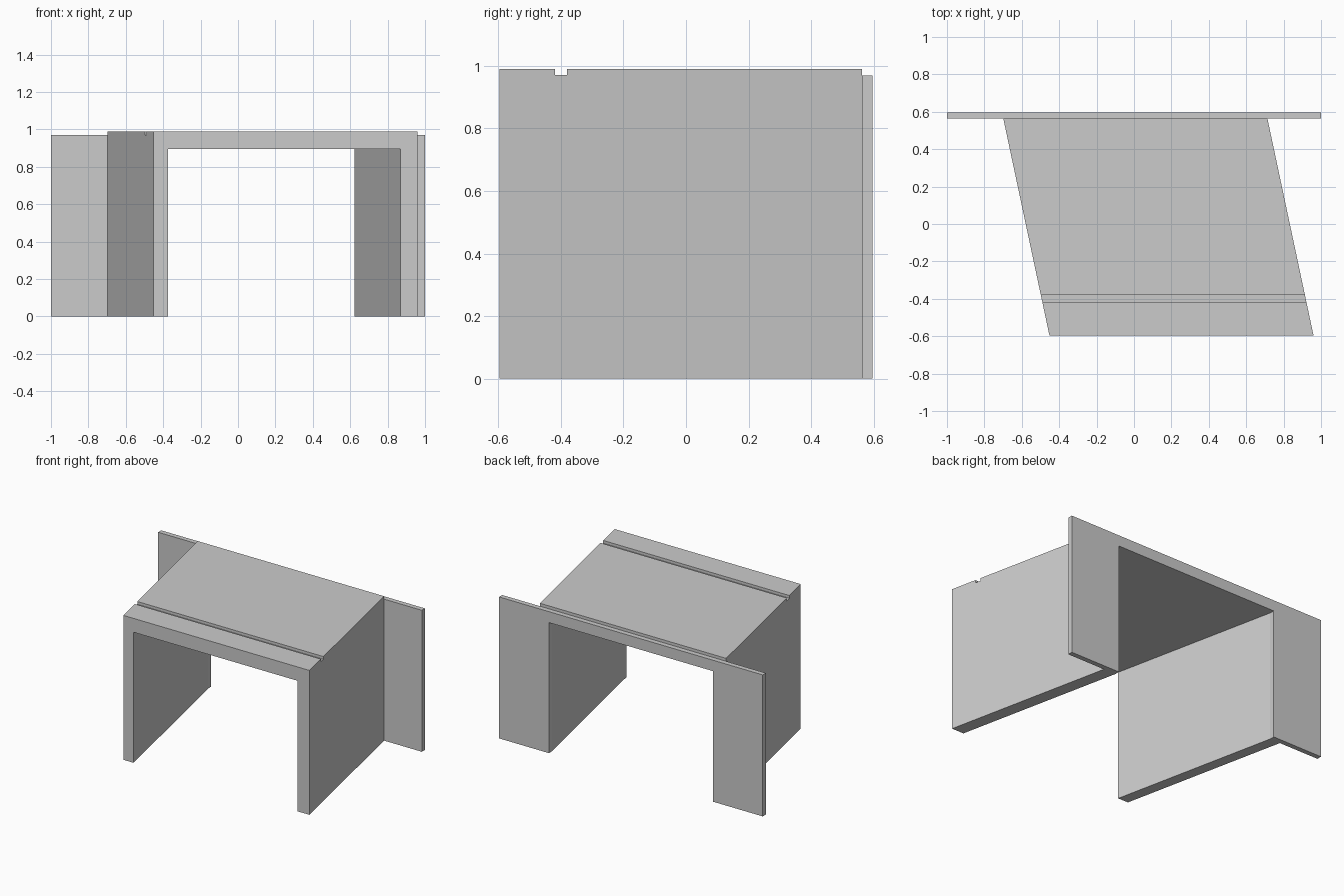
import bpy, bmesh, math

if "Cube" in bpy.data.objects:
    bpy.data.objects.remove(bpy.data.objects["Cube"])

FRONT, JOINT, BACK = -0.597, 0.563, 0.597
SHEAR = -math.tan(math.radians(12))  # sideways skew of the barrel per unit of depth
TOP, SOFFIT, PLATE_TOP = 0.99, 0.895, 0.97


def extrude_y(name, outline, y0, y1, skew=0.0):
    """Extrude an (x, z) outline from y0 to y1, skewing it sideways."""
    bm = bmesh.new()
    rings = [[bm.verts.new((x + skew * (y - y0), y, z)) for x, z in outline]
             for y in (y0, y1)]
    a, b = rings
    bm.faces.new(a)
    bm.faces.new(b[::-1])
    for i in range(len(a)):
        j = (i + 1) % len(a)
        bm.faces.new((a[j], a[i], b[i], b[j]))
    bmesh.ops.recalc_face_normals(bm, faces=bm.faces)
    mesh = bpy.data.meshes.new(name)
    bm.to_mesh(mesh)
    bm.free()
    obj = bpy.data.objects.new(name, mesh)
    bpy.context.collection.objects.link(obj)
    return obj


def portal(x0, x1, x2, x3, top):
    """Upside-down U: outer left, inner left, inner right, outer right."""
    return [(x0, 0), (x1, 0), (x1, SOFFIT), (x2, SOFFIT),
            (x2, 0), (x3, 0), (x3, top), (x0, top)]


# Skewed passage: two walls and a roof
barrel = extrude_y("skewed_passage", portal(-0.452, -0.374, 0.869, 0.96, TOP),
                   FRONT, JOINT, SHEAR)

# Wide plate across the back with the opening through it
extrude_y("back_plate", portal(-1, -0.621, 0.622, 1, PLATE_TOP), JOINT, BACK)

# Groove across the roof
cutter = extrude_y("groove_cutter",
                   [(-1.2, 0.971), (1.2, 0.971), (1.2, 1.1), (-1.2, 1.1)],
                   -0.419, -0.38)
cutter.hide_render = True
cutter.display_type = 'WIRE'
groove = barrel.modifiers.new("groove", 'BOOLEAN')
groove.operation = 'DIFFERENCE'
groove.solver = 'EXACT'
groove.object = cutter
